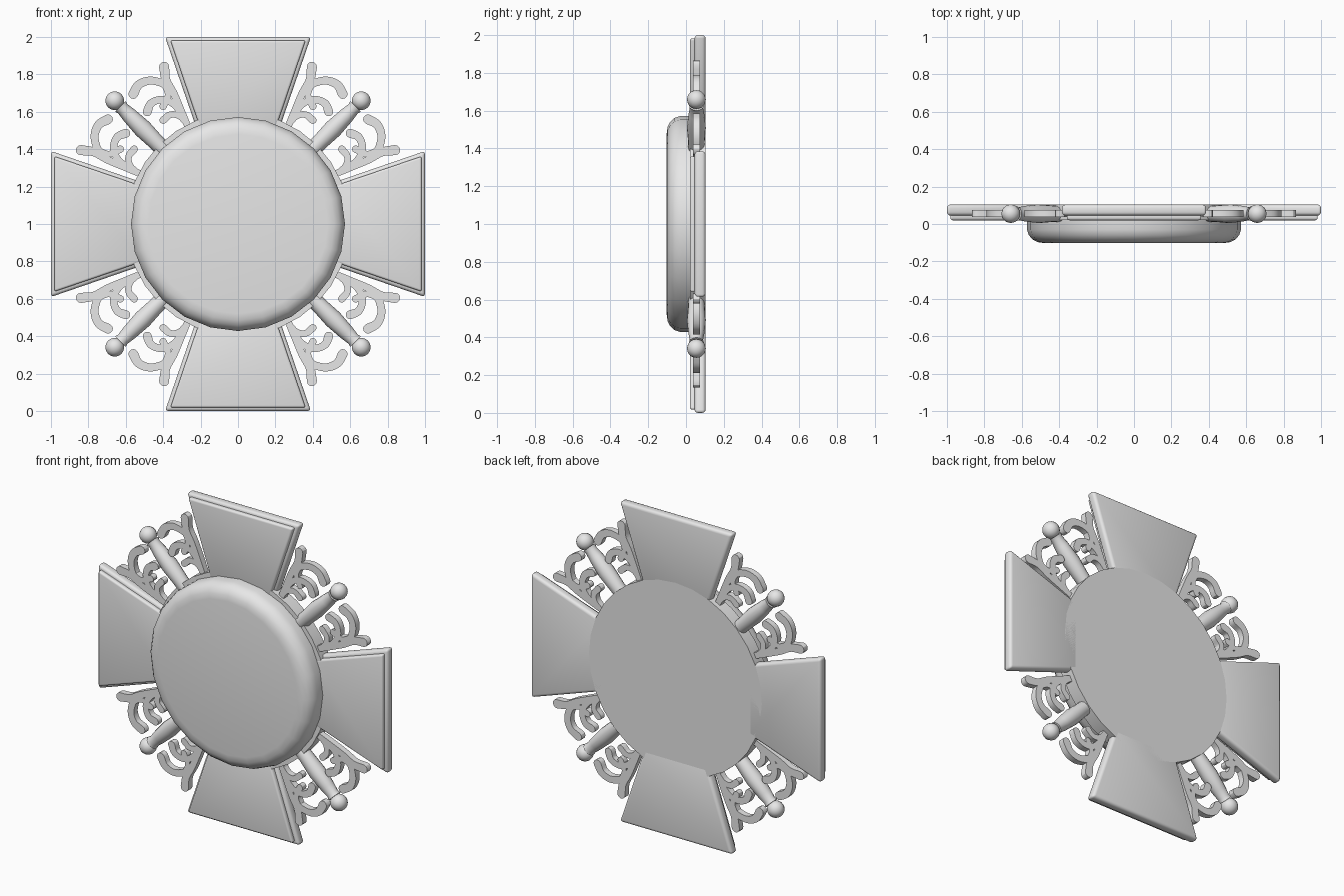
import bpy, bmesh, math
from mathutils import Matrix, Vector

cube = bpy.data.objects.get("Cube")
if cube:
    bpy.data.objects.remove(cube)

metal = bpy.data.materials.new("pale_grey_metal")
metal.use_nodes = True
GREY = (0.8, 0.8, 0.8, 1)
metal.diffuse_color = GREY
metal.node_tree.nodes["Principled BSDF"].inputs["Base Color"].default_value = GREY
CENTRE = Matrix.Translation((0, 0, 1))


def finish(name, bm, turn=0, smooth=40):
    """Turn the bmesh into an object spun about the medal's centre."""
    bmesh.ops.recalc_face_normals(bm, faces=bm.faces)
    mesh = bpy.data.meshes.new(name)
    bm.to_mesh(mesh)
    bm.free()
    mesh.transform(CENTRE @ Matrix.Rotation(math.radians(turn), 4, 'Y'))
    mesh.materials.append(metal)
    ob = bpy.data.objects.new(name, mesh)
    bpy.context.collection.objects.link(ob)
    bpy.ops.object.select_all(action='DESELECT')
    ob.select_set(True)
    bpy.context.view_layer.objects.active = ob
    bpy.ops.object.shade_smooth_by_angle(angle=math.radians(smooth))
    return ob


def slab(bm, outline, y0, y1):
    """Extrude an x/z outline from y0 to y1."""
    face = bm.faces.new([bm.verts.new((x, y0, z)) for x, z in outline])
    out = bmesh.ops.extrude_face_region(bm, geom=[face])
    moved = [v for v in out["geom"] if isinstance(v, bmesh.types.BMVert)]
    bmesh.ops.translate(bm, verts=moved, vec=(0, y1 - y0, 0))


def lathe(bm, profile, sides):
    """Rings of (height, radius) along z, capped at both ends."""
    rings = [[bm.verts.new((r * math.cos(a), r * math.sin(a), h))
              for a in (math.tau * i / sides for i in range(sides))]
             for h, r in profile]
    for a, b in zip(rings, rings[1:]):
        for i in range(sides):
            j = (i + 1) % sides
            bm.faces.new((a[i], a[j], b[j], b[i]))
    bm.faces.new(rings[0])
    bm.faces.new(rings[-1])


def round_plate(name, profile, sides):
    bm = bmesh.new()
    lathe(bm, profile, sides)
    bm.transform(Matrix.Rotation(math.pi / 2, 4, 'X'))  # +z becomes -y
    finish(name, bm)


def arm(name, turn, outer, half_out, inner, half_in, y0, y1, bevel):
    bm = bmesh.new()
    slab(bm, [(-half_in, inner), (half_in, inner),
              (half_out, outer), (-half_out, outer)], y0, y1)
    bmesh.ops.bevel(bm, geom=bm.edges[:], offset=bevel, segments=3,
                    profile=0.5, affect='EDGES')
    finish(name, bm, turn, 60)


def ribbon(bm, points, width, tip, mirror):
    """Flat tapering scroll with a rounded tip, along a smooth path."""
    pts = [Vector(p) for p in points]
    pts = [2 * pts[0] - pts[1]] + pts + [2 * pts[-1] - pts[-2]]
    path = []
    for a, b, c, d in zip(pts, pts[1:], pts[2:], pts[3:]):
        for t in (0, 0.25, 0.5, 0.75):
            path.append(0.5 * (2 * b + (c - a) * t + (2 * a - 5 * b + 4 * c - d) * t**2
                               + (3 * b - a - 3 * c + d) * t**3))
    path.append(pts[-2])
    left, right = [], []
    last = len(path) - 1
    for i, p in enumerate(path):
        along = (path[min(i + 1, last)] - path[max(i - 1, 0)]).normalized()
        side = Vector((-along.y, along.x))
        w = width + (tip - width) * (i / last) ** 2
        left.append(p + side * w)
        right.append(p - side * w)
    cap = [path[-1] + tip * (side * math.cos(a) + along * math.sin(a))
           for a in (math.pi * k / 6 for k in range(1, 6))]
    outline = left + cap + right[::-1]
    slab(bm, [(p.y, p.x) if mirror else (p.x, p.y) for p in outline], 0.037, 0.075)


# Central domed medallion and its flat backing disc
round_plate("medallion", [(-0.03, 0.572), (0.03, 0.572), (0.06, 0.562),
                          (0.083, 0.542), (0.097, 0.515), (0.102, 0.48)], 24)
round_plate("backing_disc", [(-0.104, 0.597), (-0.022, 0.597)], 32)

# Four flared arms, each a back plate with a smaller raised front plate
for side, turn in (("top", 0), ("left", 90), ("bottom", 180), ("right", 270)):
    arm(side + "_arm_back", turn, 1.0, 0.39, 0.5, 0.218, 0.045, 0.104, 0.018)
    arm(side + "_arm_front", turn, 0.982, 0.362, 0.5, 0.198, 0.02, 0.06, 0.012)

# Scrolls for one half of a corner, as path, stem width and tip width
SCROLLS = [
    ([(0.26, 0.5), (0.305, 0.61), (0.345, 0.7), (0.385, 0.77), (0.395, 0.84)], 0.018, 0.027),
    ([(0.35, 0.71), (0.40, 0.75), (0.47, 0.767), (0.53, 0.745), (0.56, 0.695)], 0.02, 0.026),
    ([(0.30, 0.59), (0.35, 0.645), (0.41, 0.665), (0.465, 0.645), (0.485, 0.6)], 0.018, 0.024),
    ([(0.27, 0.53), (0.31, 0.575), (0.36, 0.585), (0.4, 0.555)], 0.016, 0.02),
    ([(0.40, 0.75), (0.375, 0.69), (0.40, 0.63)], 0.014, 0.02),
]
for side, turn in (("upper_left", 0), ("lower_left", 90),
                   ("lower_right", 180), ("upper_right", 270)):
    bm = bmesh.new()
    for points, width, tip in SCROLLS:
        for mirror in (False, True):
            ribbon(bm, points, width, tip, mirror)
    finish(side + "_filigree", bm, turn, 30)

    # Diagonal rod with a ball tip
    bm = bmesh.new()
    lathe(bm, [(0.5, 0.042), (0.62, 0.044), (0.72, 0.05), (0.82, 0.042),
               (0.87, 0.035), (0.89, 0.04)], 16)
    bmesh.ops.create_uvsphere(bm, u_segments=16, v_segments=10, radius=0.05,
                              matrix=Matrix.Translation((0, 0, 0.932)))
    bm.transform(Matrix.Translation((0, 0.055, 0)))
    finish(side + "_rod", bm, turn + 45, 50)
